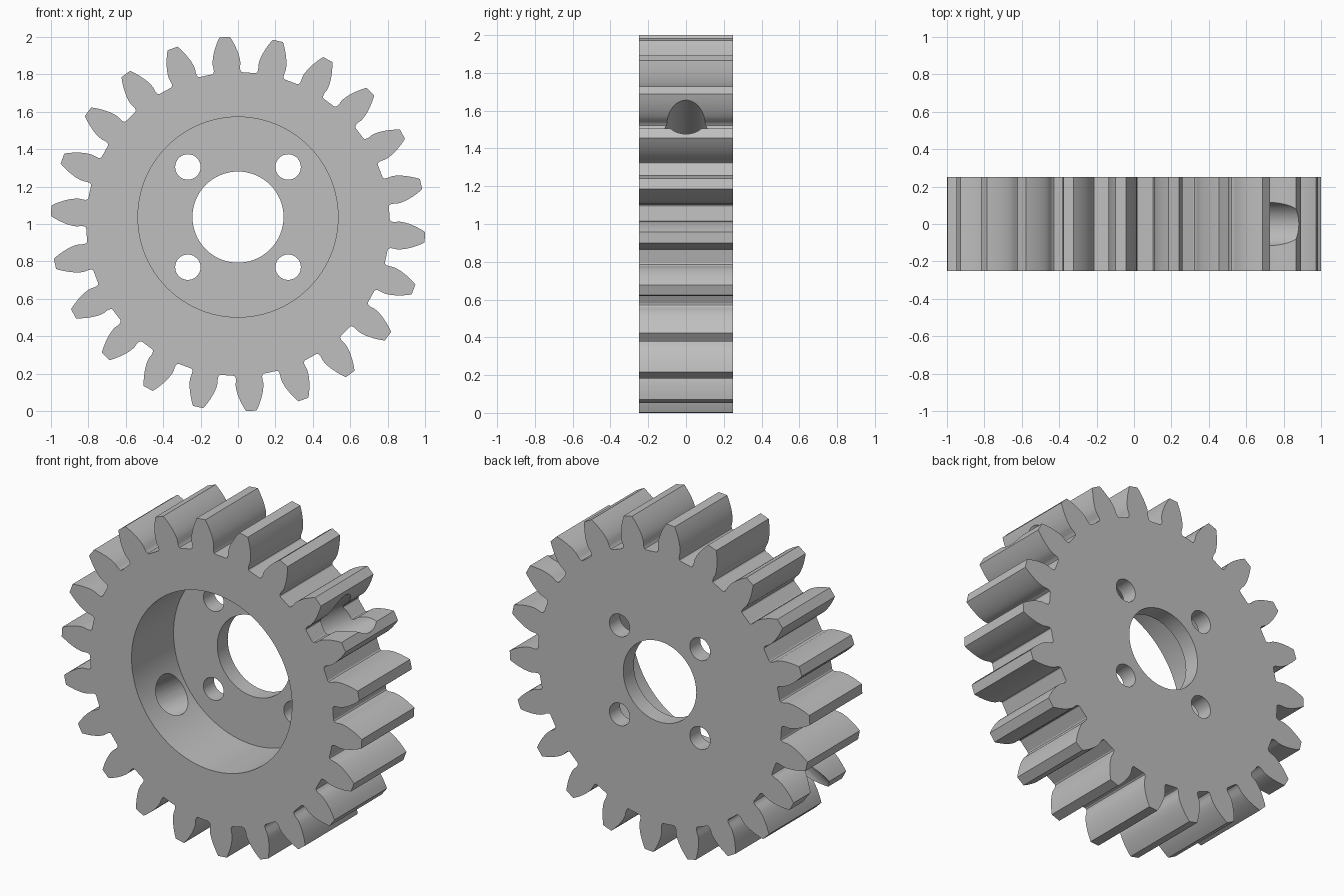
import bpy, bmesh, math
from mathutils import Matrix, Vector

if "Cube" in bpy.data.objects:
    bpy.data.objects.remove(bpy.data.objects["Cube"])

TEETH = 22
PITCH_R, BASE_R, TIP_R, ROOT_R = 0.917, 0.861, 1.002, 0.812
HALF_T = 0.25                 # half of the gear thickness
HUB = Vector((0, 0, 1.037))   # hub sits slightly above the toothed rim's centre
GEAR_Z = 1.0

steel = bpy.data.materials.new("plain_grey")
steel.diffuse_color = (0.52, 0.52, 0.52, 1)
steel.use_nodes = True
steel.node_tree.nodes["Principled BSDF"].inputs["Base Color"].default_value = steel.diffuse_color


def inv(r):
    """Involute function at radius r."""
    a = math.acos(min(1, BASE_R / r))
    return math.tan(a) - a


# Half tooth outline from root to tip: (radius, half angle)
base_half = math.pi / (2 * TEETH) + inv(PITCH_R)
flank = [(ROOT_R, base_half + 0.012), (ROOT_R + 0.004, base_half + 0.004),
         (ROOT_R + 0.014, base_half - 0.001), (0.84, base_half - 0.002)]
for i in range(9):
    r = BASE_R + (TIP_R - BASE_R) * i / 8
    flank.append((r, base_half - inv(r)))

# Toothed body, extruded through its thickness
bm = bmesh.new()
ring = []
for k in range(TEETH):
    mid = math.tau * (k - 0.25) / TEETH
    pts = [(r, mid - a) for r, a in flank] + [(r, mid + a) for r, a in reversed(flank)]
    ring += [bm.verts.new((r * math.cos(t), -HALF_T, GEAR_Z + r * math.sin(t))) for r, t in pts]
face = bm.faces.new(ring)
back = bmesh.ops.extrude_face_region(bm, geom=[face])["geom"]
bmesh.ops.translate(bm, vec=(0, 2 * HALF_T, 0),
                    verts=[g for g in back if isinstance(g, bmesh.types.BMVert)])
bmesh.ops.recalc_face_normals(bm, faces=bm.faces)
mesh = bpy.data.meshes.new("gear")
bm.to_mesh(mesh)
bm.free()
gear = bpy.data.objects.new("gear", mesh)
bpy.context.collection.objects.link(gear)
mesh.materials.append(steel)


def cut(name, centre, direction, radius, length, sides):
    """Bore a round hole through the gear."""
    bpy.ops.mesh.primitive_cylinder_add(vertices=sides, radius=radius, depth=length)
    tool = bpy.context.object
    tool.name = name
    tool.hide_render = True
    turn = Vector(direction).to_track_quat('Z', 'Y').to_matrix().to_4x4()
    tool.data.transform(Matrix.Translation(centre) @ turn)
    tool.data.materials.append(steel)
    mod = gear.modifiers.new(name, 'BOOLEAN')
    mod.operation, mod.solver, mod.object = 'DIFFERENCE', 'EXACT', tool
    bpy.context.view_layer.objects.active = gear
    bpy.ops.object.modifier_apply(modifier=name)
    bpy.data.objects.remove(tool)


Y = Vector((0, 1, 0))
# Front recess leaving a thin web, then the shaft bore
cut("recess", HUB - Y * 0.35, Y, 0.535, 1.0, 96)
cut("shaft_bore", HUB, Y, 0.2435, 2.0, 64)
# Four bolt holes in the web
for sx in (-1, 1):
    for sz in (-1, 1):
        cut("bolt_hole", HUB + Vector((sx * 0.268, 0, sz * 0.268)), Y, 0.068, 2.0, 32)
# Cross hole through both sides of the rim
a = math.radians(33.5)
cut("cross_hole", HUB, (math.cos(a), 0, math.sin(a)), 0.12, 3.0, 48)

bpy.ops.object.select_all(action='DESELECT')
gear.select_set(True)
bpy.context.view_layer.objects.active = gear
bpy.ops.object.shade_smooth_by_angle(angle=math.radians(25))
